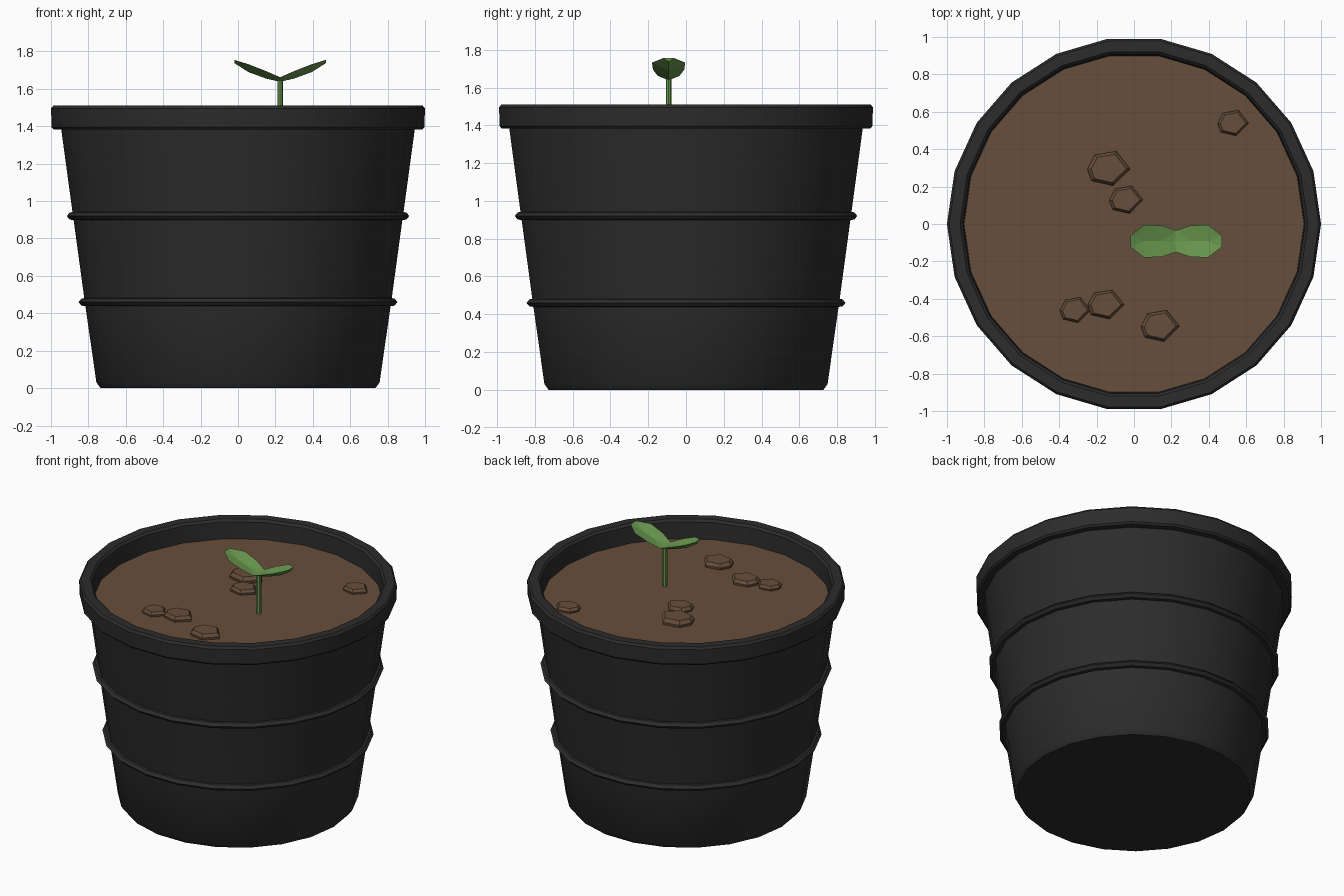
import bpy, bmesh, math
from mathutils import Vector

if "Cube" in bpy.data.objects:
    bpy.data.objects.remove(bpy.data.objects["Cube"])

SIDES = 22
SOIL_Z = 1.38


def material(name, rgb):
    m = bpy.data.materials.new(name)
    m.diffuse_color = (*rgb, 1)
    m.use_nodes = True
    m.node_tree.nodes["Principled BSDF"].inputs["Base Color"].default_value = m.diffuse_color
    return m


black = material("charcoal plastic", (0.025, 0.025, 0.025))
brown = material("soil brown", (0.135, 0.077, 0.044))
green = material("leaf green", (0.145, 0.325, 0.08))


def finish(name, bm, mat, smooth=False):
    bmesh.ops.recalc_face_normals(bm, faces=bm.faces)
    me = bpy.data.meshes.new(name)
    bm.to_mesh(me)
    bm.free()
    me.materials.append(mat)
    ob = bpy.data.objects.new(name, me)
    bpy.context.collection.objects.link(ob)
    if smooth:
        bpy.ops.object.select_all(action='DESELECT')
        ob.select_set(True)
        bpy.context.view_layer.objects.active = ob
        bpy.ops.object.shade_smooth_by_angle(angle=math.radians(28))
    return ob


def skin(bm, rings):
    """Bridge equal closed rings of points; returns the vertex rings."""
    vs = [[bm.verts.new(p) for p in r] for r in rings]
    for a, b in zip(vs, vs[1:]):
        n = len(a)
        for i in range(n):
            j = (i + 1) % n
            bm.faces.new((a[i], a[j], b[j], b[i]))
    return vs


def circle(r, z, n=SIDES, cx=0, cy=0):
    return [(cx + r * math.cos(2 * math.pi * i / n),
             cy + r * math.sin(2 * math.pi * i / n), z) for i in range(n)]


# Pot: one revolved profile with bands and a bevelled lip
def body_r(z):
    return 0.76 + (z - 0.03) * 0.137


profile = [(0.735, 0), (0.757, 0.03)]
for z in (0.46, 0.92):
    r = body_r(z)
    profile += [(r - 0.003, z - 0.021), (r + 0.018, z - 0.019),
                (r + 0.034, z), (r + 0.018, z + 0.019), (r + 0.003, z + 0.021)]
profile += [(0.945, 1.383), (0.985, 1.383), (0.996, 1.395), (1.0, 1.495),
            (0.988, 1.51), (0.93, 1.51), (0.915, 1.495), (0.908, SOIL_Z - 0.01)]
bm = bmesh.new()
rings = skin(bm, [circle(r, z) for r, z in profile])
bm.faces.new(rings[0])
finish("pot", bm, black, smooth=True)

# Soil disc
bm = bmesh.new()
bm.faces.new([bm.verts.new(p) for p in circle(0.912, SOIL_Z)])
soil = finish("soil", bm, brown)
if soil.data.polygons[0].normal.z < 0:
    soil.data.flip_normals()

# Soil clods: bevelled pentagons half sunk in the soil
clods = [(0.53, 0.54, 0.083, 0.068), (-0.135, 0.297, 0.115, 0.092),
         (-0.042, 0.13, 0.09, 0.074), (-0.15, -0.43, 0.098, 0.078),
         (-0.315, -0.46, 0.081, 0.068), (0.14, -0.545, 0.103, 0.084)]
outline = [(1, -0.02), (0.35, 1), (-0.65, 0.78), (-1, -0.05), (-0.8, -0.72), (0.2, -1)]
for k, (cx, cy, rx, ry) in enumerate(clods):
    bm = bmesh.new()
    rings = skin(bm, [[(cx + x * s * rx, cy + y * s * ry, SOIL_Z + h * rx)
                       for x, y in outline]
                      for s, h in ((0.95, -0.1), (1, 0.15), (0.82, 0.36))])
    bm.faces.new(rings[0])
    bm.faces.new(rings[-1])
    finish(f"soil_clod_{k + 1}", bm, brown)

# Seedling stem
SX, SY = 0.225, -0.092
bm = bmesh.new()
rings = skin(bm, [circle(0.015, z, 8, SX, SY) for z in (SOIL_Z - 0.02, 1.66)])
bm.faces.new(rings[-1])
finish("stem", bm, green)

# Two mirrored cupped leaves: (offset, half width, edge z, mid top z, mid bottom z)
stations = [(0, 0.058, 1.662, 1.658, 1.638), (0.075, 0.083, 1.695, 1.68, 1.655),
            (0.17, 0.088, 1.732, 1.715, 1.69), (0.245, 0.03, 1.755, 1.755, 1.738)]
for name, d in (("leaf_right", 1), ("leaf_left", -1)):
    bm = bmesh.new()
    rings = skin(bm, [[(SX + d * o, SY - w, e), (SX + d * o, SY, t),
                       (SX + d * o, SY + w, e), (SX + d * o, SY, b)]
                      for o, w, e, t, b in stations])
    bm.faces.new(rings[0])
    bm.faces.new(rings[-1])
    bmesh.ops.triangulate(bm, faces=bm.faces)
    finish(name, bm, green)
